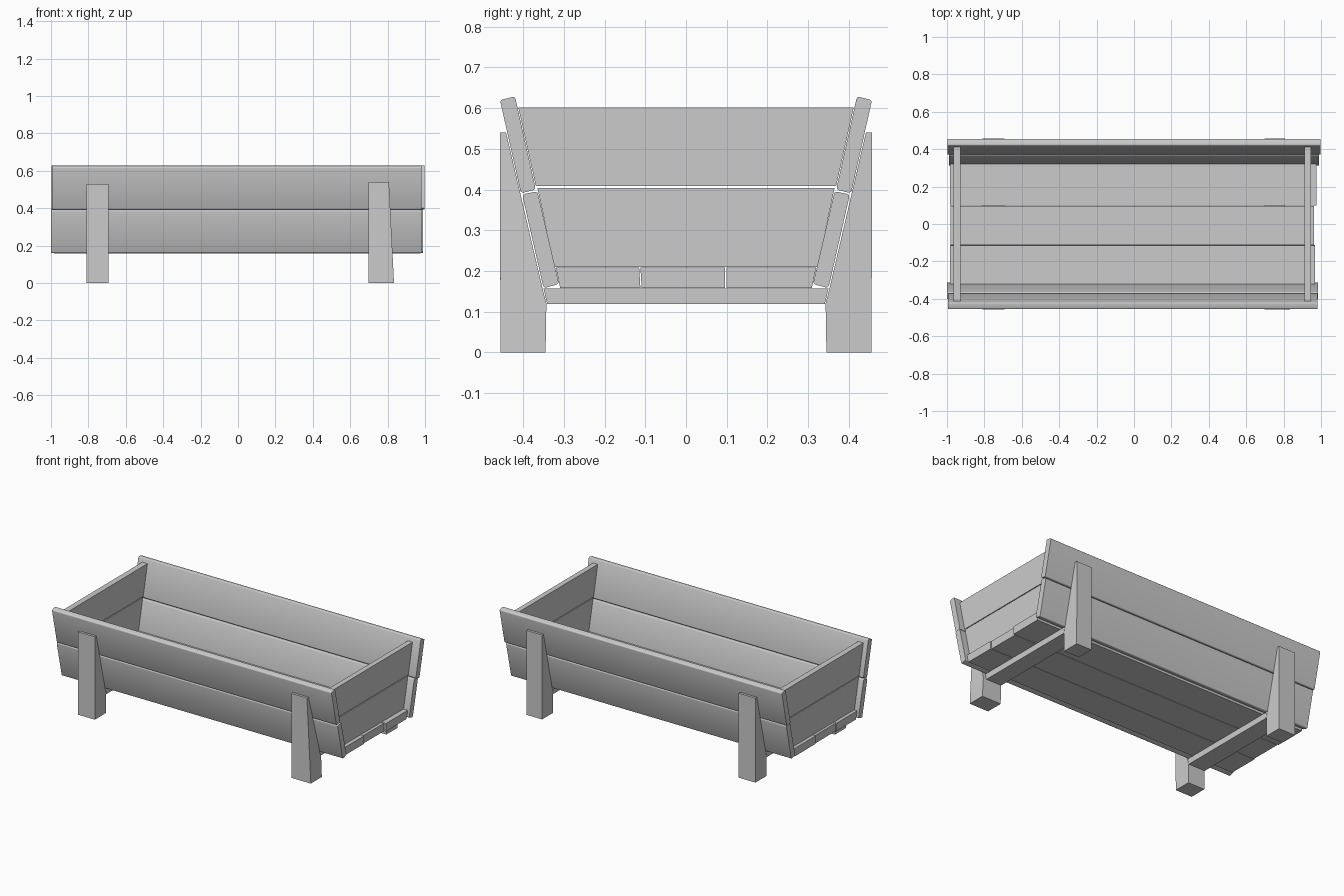
import bpy, bmesh

if "Cube" in bpy.data.objects:
    bpy.data.objects.remove(bpy.data.objects["Cube"])


def prism(name, profile, x0, x1, round_edges=0.0, side=1, flare=0.0):
    """Extrude a (y, z) profile along x; side=-1 mirrors it to the front."""
    bm = bmesh.new()
    rings = [[bm.verts.new((x, side * y, z)) for y, z in profile] for x in (x0, x1)]
    # widen the foot of a hand-cut leg
    top = max(z for _, z in profile)
    for v in rings[1]:
        v.co.x += flare * (1 - v.co.z / top)
    n = len(profile)
    bm.faces.new(rings[0])
    bm.faces.new(rings[1])
    for i in range(n):
        j = (i + 1) % n
        bm.faces.new((rings[0][i], rings[0][j], rings[1][j], rings[1][i]))
    if round_edges:
        long_edges = [e for e in bm.edges
                      if abs(e.verts[0].co.x - e.verts[1].co.x) > 0.5]
        bmesh.ops.bevel(bm, geom=long_edges, offset=round_edges, segments=3,
                        profile=0.5, affect='EDGES')
    bmesh.ops.recalc_face_normals(bm, faces=bm.faces)
    mesh = bpy.data.meshes.new(name)
    bm.to_mesh(mesh)
    bm.free()
    obj = bpy.data.objects.new(name, mesh)
    bpy.context.collection.objects.link(obj)
    if round_edges:
        bpy.ops.object.select_all(action='DESELECT')
        obj.select_set(True)
        bpy.context.view_layer.objects.active = obj
        bpy.ops.object.shade_smooth_by_angle(angle=0.7)
    return obj


# Sloping side planks
upper = [(0.369, 0.400), (0.4055, 0.391), (0.457, 0.620), (0.420, 0.629)]
lower = [(0.312, 0.168), (0.350, 0.158), (0.4025, 0.388), (0.365, 0.396)]
prism("back_upper_plank", upper, -0.997, 0.998, 0.007)
prism("back_lower_plank", lower, -0.99, 0.99, 0.007)
prism("front_upper_plank", upper, -0.995, 0.98, 0.007, -1)
prism("front_lower_plank", lower, -1.0, 0.985, 0.007, -1)

# Tapered end boards, two per end
for label, x0, x1 in (("left", -0.965, -0.928), ("right", 0.912, 0.945)):
    prism(label + "_end_upper_board",
          [(-0.369, 0.409), (0.369, 0.409), (0.412, 0.602), (-0.412, 0.602)], x0, x1)
    prism(label + "_end_lower_board",
          [(-0.323, 0.21), (0.323, 0.21), (0.365, 0.404), (-0.365, 0.404)], x0, x1)

# Floor boards, the outer ones cut to the slope of the sides
z0, z1 = 0.158, 0.209
prism("floor_board_front", [(-0.309, z0), (-0.112, z0), (-0.115, z1), (-0.320, z1)], -0.985, 0.968)
prism("floor_board_middle", [(-0.109, z0), (0.096, z0), (0.096, z1), (-0.112, z1)], -0.98, 0.963)
prism("floor_board_back", [(0.100, z0), (0.309, z0), (0.320, z1), (0.100, z1)], -0.985, 0.975)

# Legs, with the inner face following the planks, and the cross bearers
for label, x0, x1 in (("left", -0.81, -0.692), ("right", 0.698, 0.807)):
    for end, side in (("front", -1), ("back", 1)):
        top = 0.53 if (label, end) == ("left", "front") else 0.54
        flare = 0.027 if (label, end) == ("right", "front") else 0.0
        prism(f"{end}_{label}_leg",
              [(0.345, 0), (0.456, 0), (0.457, top), (0.442, top), (0.352, 0.155), (0.343, 0.12)],
              x0, x1, side=side, flare=flare)
    prism(label + "_cross_bearer",
          [(-0.341, 0.119), (0.341, 0.119), (0.350, 0.157), (-0.350, 0.157)], x0, x1)
